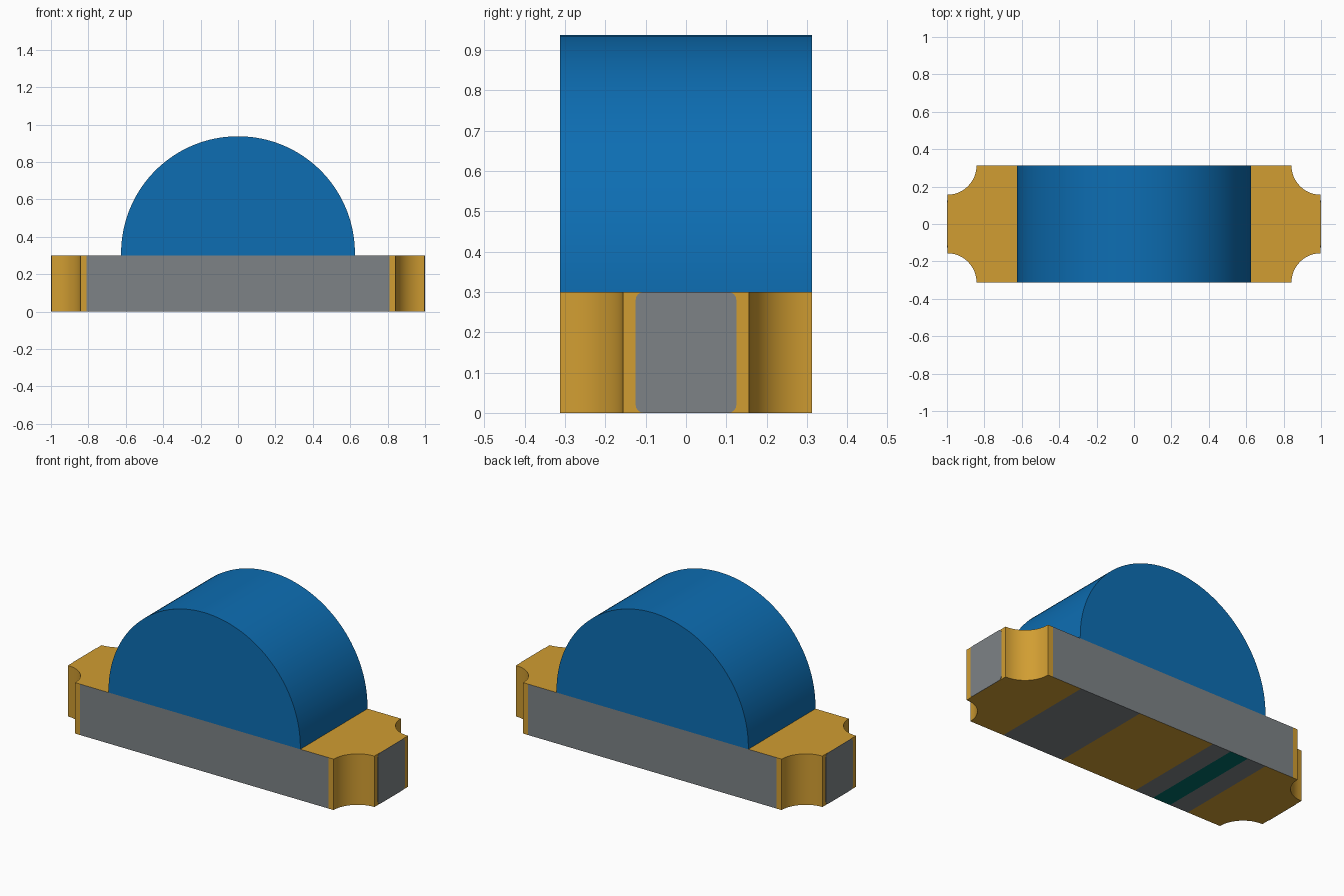
import bpy, bmesh, math

cube = bpy.data.objects.get("Cube")
if cube:
    bpy.data.objects.remove(cube, do_unlink=True)


def material(name, rgb):
    m = bpy.data.materials.new(name)
    m.use_nodes = True
    m.diffuse_color = (*rgb, 1)
    m.node_tree.nodes["Principled BSDF"].inputs["Base Color"].default_value = (*rgb, 1)
    return m


GOLD = material("gold", (0.64, 0.34, 0.032))
GREY = material("board grey", (0.205, 0.224, 0.238))
BLUE = material("lens blue", (0.004, 0.155, 0.45))
TEAL = material("mark teal", (0.0, 0.155, 0.14))

DEPTH, TOP, END = 0.3125, 0.30, 0.998


def finish(name, bm, mats, angle=30):
    bmesh.ops.recalc_face_normals(bm, faces=bm.faces)
    me = bpy.data.meshes.new(name)
    bm.to_mesh(me)
    bm.free()
    ob = bpy.data.objects.new(name, me)
    bpy.context.collection.objects.link(ob)
    for m in mats:
        me.materials.append(m)
    bpy.ops.object.select_all(action='DESELECT')
    ob.select_set(True)
    bpy.context.view_layer.objects.active = ob
    bpy.ops.object.shade_smooth_by_angle(angle=math.radians(angle))
    return ob


def prism(points, offset):
    """Extrude a closed loop of 3D points along an offset."""
    bm = bmesh.new()
    face = bm.faces.new([bm.verts.new(p) for p in points])
    ext = bmesh.ops.extrude_face_region(bm, geom=[face])
    bmesh.ops.translate(bm, vec=offset,
                        verts=[v for v in ext["geom"] if isinstance(v, bmesh.types.BMVert)])
    return bm


# Base: rectangle with a scooped quarter circle at each corner
R, N = 0.156, 12
quarter = [(0.81, -DEPTH)]
for i in range(N + 1):
    a = math.pi - i * math.pi / 2 / N
    quarter.append((END + R * math.cos(a), -DEPTH + R * math.sin(a)))
half = quarter + [(x, -y) for x, y in reversed(quarter)]
outline = half + [(-x, y) for x, y in reversed(half)]
bm = prism([(x, y, 0) for x, y in outline], (0, 0, TOP))

# Cut the underside into bands running front to back
for x in (-0.625, -0.505, -0.39, -0.27, 0.222, 0.62):
    under = [f for f in bm.faces if f.calc_center_median().z < 0.001]
    geom = under + list({e for f in under for e in f.edges}) + list({v for f in under for v in f.verts})
    bmesh.ops.bisect_plane(bm, geom=geom, plane_co=(x, 0, 0), plane_no=(1, 0, 0))
bmesh.ops.recalc_face_normals(bm, faces=bm.faces)
for f in bm.faces:
    c = f.calc_center_median()
    if abs(f.normal.y) > 0.99 and abs(c.x) < 0.5:
        f.material_index = 1
    elif f.normal.z < -0.9:
        if -0.505 < c.x < -0.39:
            f.material_index = 2
        elif -0.625 < c.x < -0.27 or 0.222 < c.x < 0.62:
            f.material_index = 1
finish("base", bm, [GOLD, GREY, TEAL])

# Grey rounded plates on both ends
for side, name in ((1, "left_end_plate"), (-1, "right_end_plate")):
    pts = []
    for sy, sz, start in ((1, 1, 0), (-1, 1, 90), (-1, -1, 180), (1, -1, 270)):
        for k in range(5):
            a = math.radians(start + k * 22.5)
            pts.append((side * END, sy * 0.105 + 0.02 * math.cos(a),
                        TOP / 2 + sz * (TOP / 2 - 0.02) + 0.02 * math.sin(a)))
    finish(name, prism(pts, (side * 0.002, 0, 0)), [GREY])

# Half-round lens with a short straight foot
RL, ZC, SEG = 0.625, 0.3125, 64
arch = [(RL, -DEPTH, TOP)]
for i in range(SEG + 1):
    a = math.pi * i / SEG
    arch.append((RL * math.cos(a), -DEPTH, ZC + RL * math.sin(a)))
arch.append((-RL, -DEPTH, TOP))
finish("lens", prism(arch, (0, 2 * DEPTH, 0)), [BLUE])
